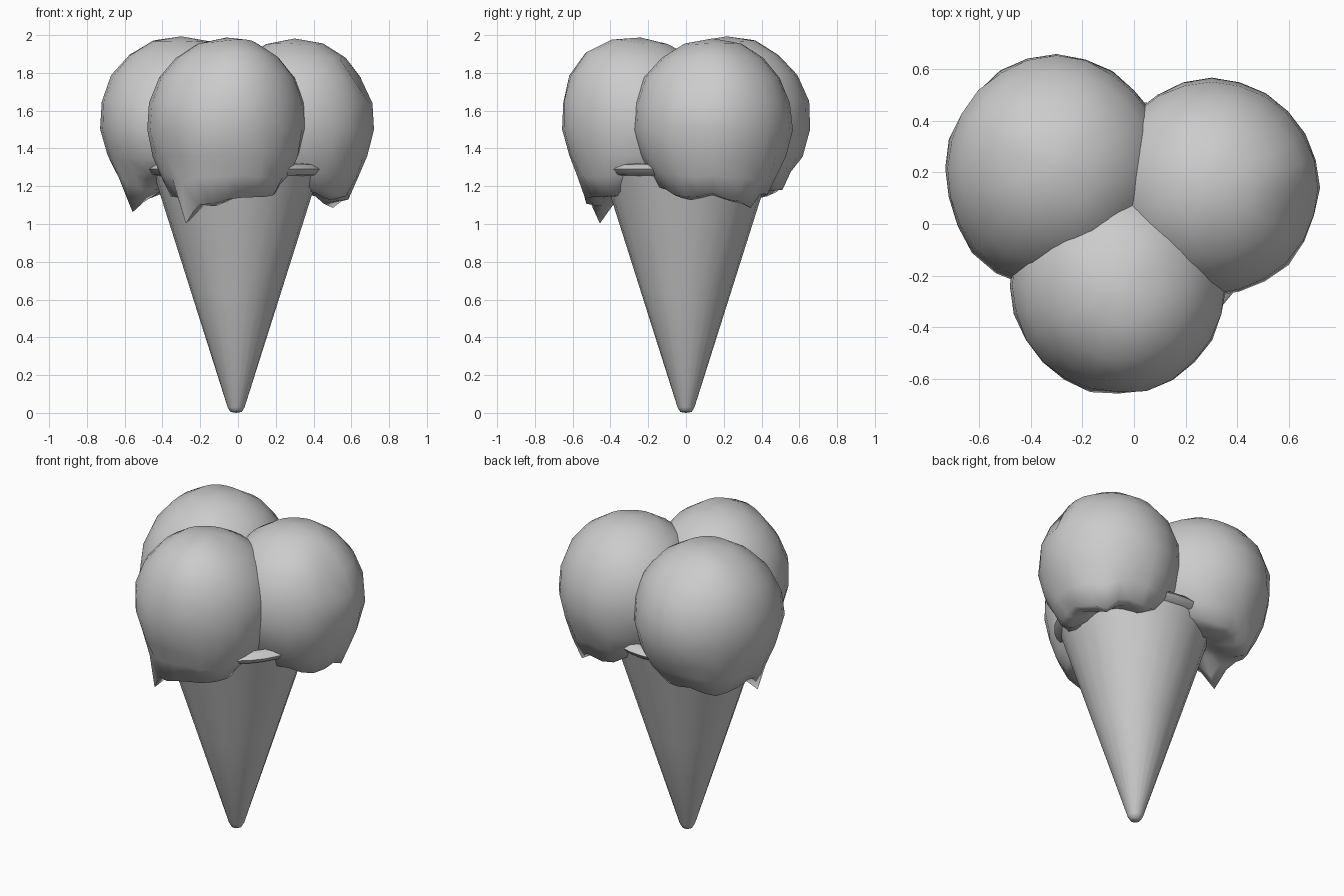
import bpy, bmesh, math
from mathutils import Vector, noise

if "Cube" in bpy.data.objects:
    bpy.data.objects.remove(bpy.data.objects["Cube"])


def lathe(name, profile, centre, segs, shape=None, close=False, angle=60):
    """Spin (radius, z) points about a vertical axis; shape() may move each point."""
    bm = bmesh.new()
    rings = []
    for i, (r, z) in enumerate(profile):
        count = 1 if r == 0 else segs
        ring = []
        for k in range(count):
            a = 2 * math.pi * k / segs
            p = Vector((r * math.cos(a), r * math.sin(a), z))
            if shape:
                p = shape(p, i, a)
            ring.append(bm.verts.new(p + Vector(centre)))
        rings.append(ring)
    pairs = list(zip(rings, rings[1:]))
    if close:
        pairs.append((rings[-1], rings[0]))
    for lo, hi in pairs:
        for k in range(segs):
            n = (k + 1) % segs
            if len(lo) == 1:
                bm.faces.new((lo[0], hi[n], hi[k]))
            elif len(hi) == 1:
                bm.faces.new((lo[k], lo[n], hi[0]))
            else:
                bm.faces.new((lo[k], lo[n], hi[n], hi[k]))
    bmesh.ops.recalc_face_normals(bm, faces=bm.faces)
    mesh = bpy.data.meshes.new(name)
    bm.to_mesh(mesh)
    bm.free()
    obj = bpy.data.objects.new(name, mesh)
    bpy.context.collection.objects.link(obj)
    bpy.ops.object.select_all(action='DESELECT')
    obj.select_set(True)
    bpy.context.view_layer.objects.active = obj
    bpy.ops.object.shade_smooth_by_angle(angle=math.radians(angle))
    return obj


# Wafer cone with rounded tip
lathe("wafer_cone", [(0, 0), (0.03, 0.005), (0.045, 0.03), (0.24, 0.645), (0.435, 1.26)],
      (-0.01, 0, 0), 24)

# Flattened lip around the mouth of the cone
lathe("cone_rim", [(0.41, 1.25), (0.45, 1.26), (0.475, 1.29), (0.45, 1.315), (0.41, 1.32), (0.39, 1.29)],
      (-0.01, 0, 0), 32, close=True)

# Bell-shaped scoop profile: dome, skirt, underside
SCOOP = [(0, 0.42), (0.15, 0.393), (0.27, 0.32), (0.36, 0.215), (0.41, 0.08), (0.418, -0.06),
         (0.385, -0.2), (0.34, -0.31), (0.29, -0.425), (0.22, -0.43), (0.12, -0.37), (0, -0.33)]


def scoop(name, centre, size, drips, bulges, seed, raise_skirt, lift):
    out = math.atan2(centre[1], centre[0])

    def shape(p, i, a):
        p = p * size
        # broad bulges and dents: (direction, amount, spread)
        n = p.normalized()
        push = sum(amt * math.exp(-(n.angle(Vector(d)) / spread) ** 2) for d, amt, spread in bulges)
        # lumpy surface, stronger toward the ragged skirt
        bump = noise.noise(p * 6 + Vector((seed, seed * 2, 0)))
        low = min(max(0, i - 4) / 4, 1)
        p = p * (1 + bump * (0.02 + 0.05 * low)) + n * push
        if i in (7, 8, 9):
            # skirt lifts toward the neighbouring scoops and waves along its edge
            k = 0.4 if i == 7 else 1
            p.z += k * (raise_skirt + lift * (1 - math.cos(a - out)) + 0.016 * math.sin(5 * a + seed))
        # melted drips
        for angle, depth in drips:
            d = (a - math.radians(angle) + math.pi) % (2 * math.pi) - math.pi
            w = math.exp(-(d / 0.16) ** 2)
            if i == 8:
                p.z -= depth * w
            elif i in (7, 9):
                p.z -= 0.4 * depth * w
        return p

    lathe(name, SCOOP, centre, 24, shape, angle=80)


scoop("front_scoop", (-0.06, -0.24, 1.56), 1.0, [(225, 0.13), (290, 0.02)],
      [((0.1, -0.27, 0.32), 0.04, 0.5)], 1.3, 0, 0.04)
scoop("left_scoop", (-0.30, 0.215, 1.565), 1.02, [(210, 0.11)],
      [((0, 1, 0), 0.02, 0.5), ((-0.4, -0.85, -0.1), 0.04, 0.6), ((-0.3, 0.3, 0.4), 0.015, 0.5)],
      4.7, 0.04, 0.03)
scoop("right_scoop", (0.30, 0.14, 1.56), 1.0, [(45, 0.05), (345, 0.02)],
      [((0.33, -0.08, 0.21), -0.035, 0.2)], 8.1, 0, 0.04)
